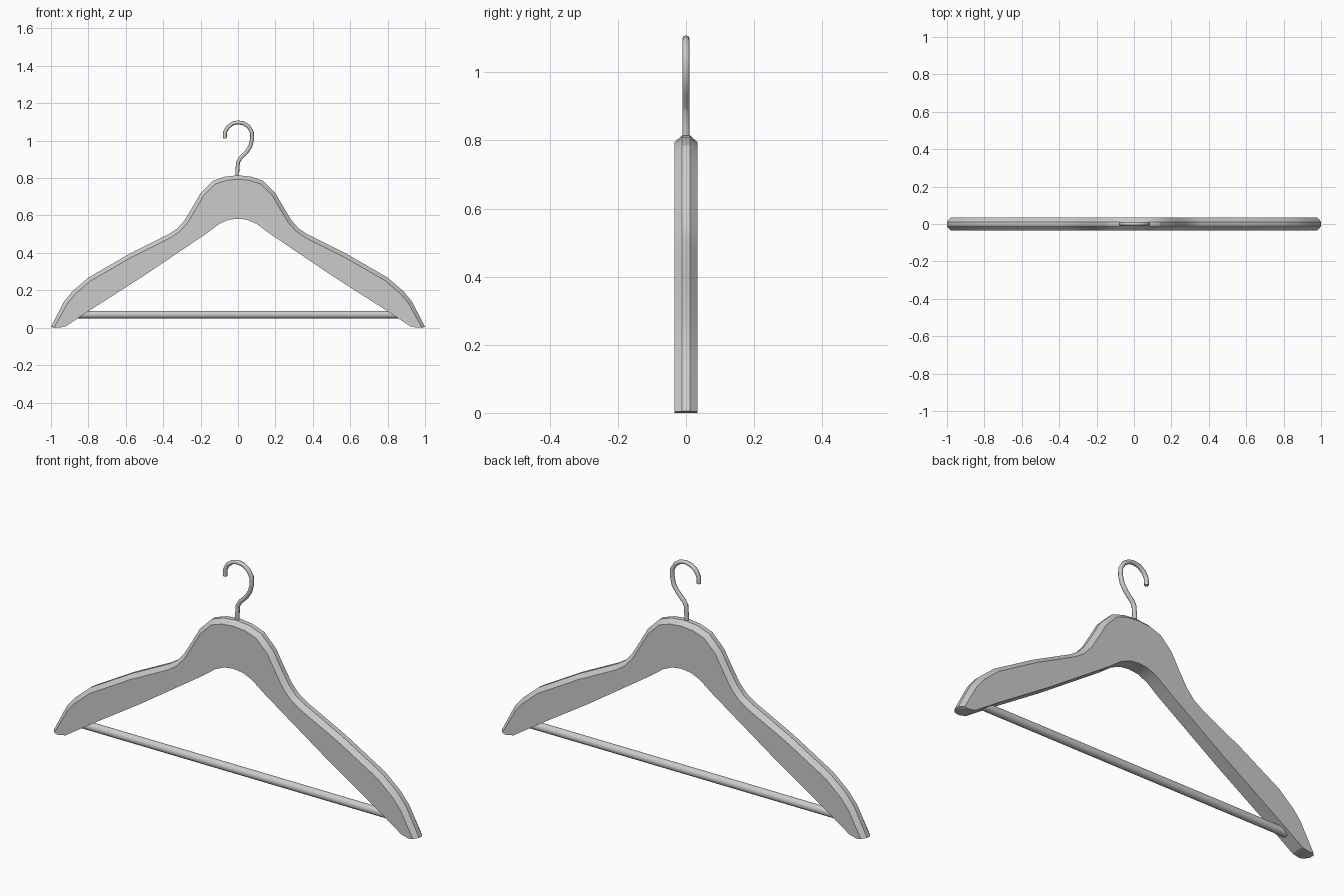
import bpy, bmesh, math
from mathutils import Vector

if "Cube" in bpy.data.objects:
    bpy.data.objects.remove(bpy.data.objects["Cube"])


def finish(obj, angle=30):
    bpy.ops.object.select_all(action='DESELECT')
    obj.select_set(True)
    bpy.context.view_layer.objects.active = obj
    if obj.type == 'CURVE':
        bpy.ops.object.convert(target='MESH')
    bpy.ops.object.shade_smooth_by_angle(angle=math.radians(angle))


def mirror(half):
    # half profile starts on the centre line
    return [(-x, z) for x, z in reversed(half[1:])] + half


# Wooden body: half profiles of the shoulder line and the underside
upper = mirror([(0, .815), (.07, .808), (.135, .785), (.20, .72), (.24, .65),
                (.285, .575), (.325, .53), (.37, .50), (.58, .395), (.80, .268),
                (.885, .195), (.93, .14), (1.0, .005)])
lower = mirror([(0, .583), (.05, .577), (.10, .555), (.17, .503), (.50, .28),
                (.80, .088), (.92, .008), (.955, 0), (.985, 0)])


def inset_line(pts, d):
    out = []
    for i, p in enumerate(pts):
        a = Vector(pts[max(i - 1, 0)])
        b = Vector(pts[min(i + 1, len(pts) - 1)])
        t = (b - a).normalized()
        out.append((p[0] + t.y * d, p[1] - t.x * d))
    # keep the tips level with the ground
    out[0] = (out[0][0], .004)
    out[-1] = (out[-1][0], .004)
    return out


# The shoulder edges are chamfered, the underside is square
low_in = [(max(-.968, min(.968, x)), z) for x, z in lower]
rims = [(-.034, inset_line(upper, .021), low_in), (-.012, upper, lower),
        (.012, upper, lower), (.034, inset_line(upper, .021), low_in)]
bm = bmesh.new()
rings = [[bm.verts.new((x, y, z)) for x, z in up + low[::-1]] for y, up, low in rims]
n = len(rings[0])
for r, s in zip(rings, rings[1:]):
    for i in range(n):
        j = (i + 1) % n
        bm.faces.new((r[i], r[j], s[j], s[i]))
bm.faces.new(rings[0])
bm.faces.new(rings[-1][::-1])
bmesh.ops.recalc_face_normals(bm, faces=bm.faces)
mesh = bpy.data.meshes.new("wooden_body")
bm.to_mesh(mesh)
bm.free()
body = bpy.data.objects.new("wooden_body", mesh)
bpy.context.collection.objects.link(body)
finish(body, 20)

# Trouser bar between the arms
bpy.ops.mesh.primitive_cylinder_add(vertices=16, radius=.02, depth=1.73,
                                    location=(0, 0, .07),
                                    rotation=(0, math.pi / 2, 0))
bar = bpy.context.object
bar.name = "trouser_bar"
finish(bar)

# Wire hook
path = [(-.004, .78), (-.004, .83), (0, .885), (.012, .905), (.045, .938),
        (.066, .97), (.076, 1.01), (.074, 1.045), (.057, 1.075), (.03, 1.093),
        (0, 1.098), (-.03, 1.091), (-.055, 1.072), (-.069, 1.046), (-.071, 1.012)]
curve = bpy.data.curves.new("wire_hook", 'CURVE')
curve.dimensions = '3D'
curve.bevel_depth = .0105
curve.bevel_resolution = 2
curve.use_fill_caps = True
spline = curve.splines.new('POLY')
spline.points.add(len(path) - 1)
for p, (x, z) in zip(spline.points, path):
    p.co = (x, 0, z, 1)
hook = bpy.data.objects.new("wire_hook", curve)
bpy.context.collection.objects.link(hook)
finish(hook, 50)
